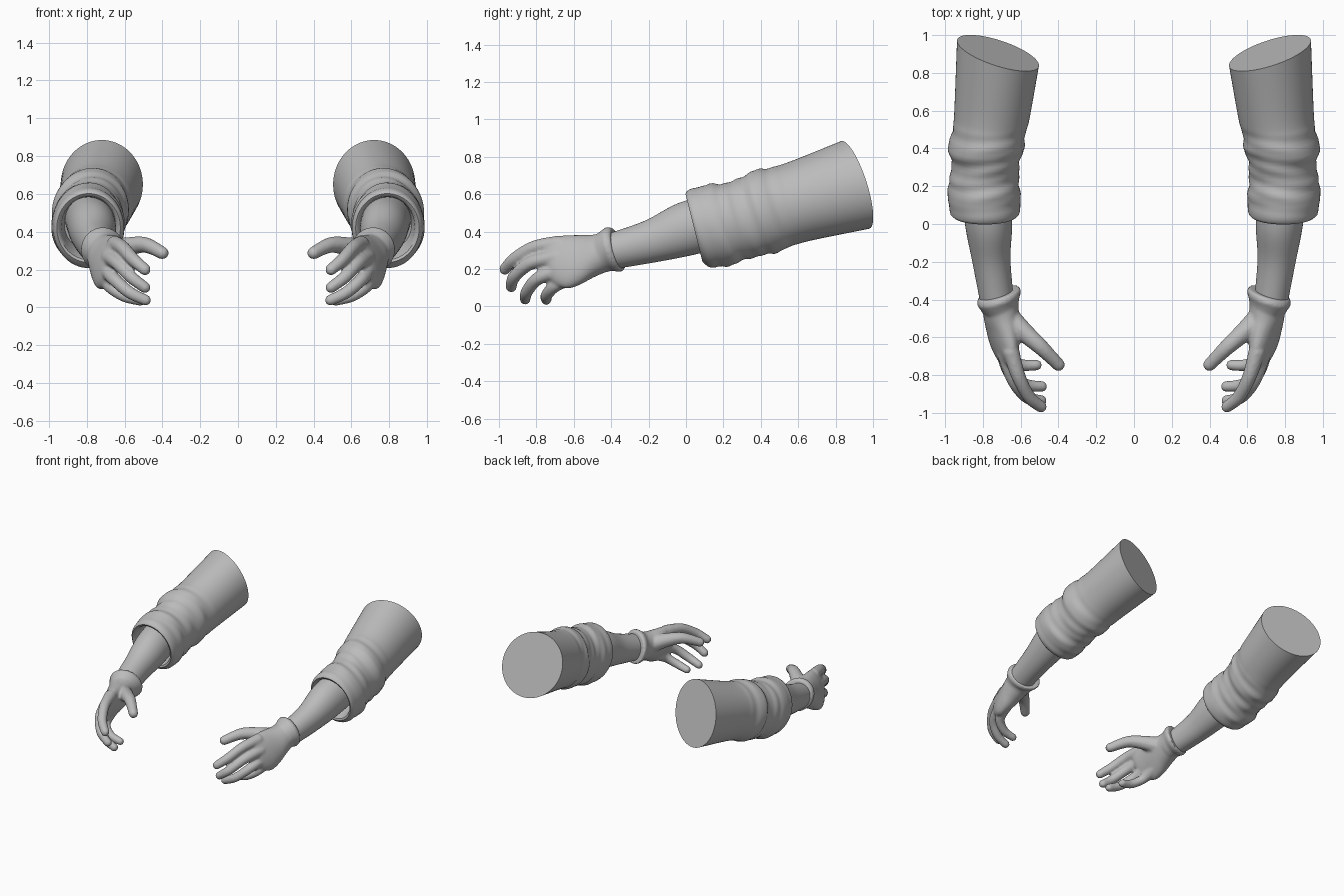
import bpy, bmesh, math
from mathutils import Vector

if "Cube" in bpy.data.objects:
    bpy.data.objects.remove(bpy.data.objects["Cube"])

GREY = bpy.data.materials.new("plain_grey")
GREY.use_nodes = True
GREY.diffuse_color = (0.5, 0.5, 0.5, 1)
GREY.node_tree.nodes["Principled BSDF"].inputs["Base Color"].default_value = (0.5, 0.5, 0.5, 1)


def spline(keys, steps):
    """Catmull-Rom interpolation through tuples of any length."""
    out = []
    last = len(keys) - 1
    for i in range(last):
        p0, p1, p2, p3 = keys[max(i - 1, 0)], keys[i], keys[i + 1], keys[min(i + 2, last)]
        for s in range(steps):
            t = s / steps
            out.append(tuple(
                b + 0.5 * t * (c - a + t * (2 * a - 5 * b + 4 * c - d + t * (3 * (b - c) + d - a)))
                for a, b, c, d in zip(p0, p1, p2, p3)))
    out.append(tuple(keys[-1]))
    return out


def loft(bm, rings, sides=48, roll=0.0, ripple=None):
    """Closed tube along y; ring = x, y, z, half width, half height, y skew by x, y skew by z."""
    loops = []
    for x, y, z, a, b, kx, kz in rings:
        loop = []
        for i in range(sides):
            t = 2 * math.pi * i / sides
            k = 1 + (ripple(y, t) if ripple else 0)
            u, v = a * k * math.cos(t), b * k * math.sin(t)
            dx = u * math.cos(roll) - v * math.sin(roll)
            dz = u * math.sin(roll) + v * math.cos(roll)
            loop.append(bm.verts.new((x + dx, y + kx * dx + kz * dz, z + dz)))
        loops.append(loop)
    for lo, hi in zip(loops, loops[1:]):
        for i in range(sides):
            j = (i + 1) % sides
            bm.faces.new((lo[i], lo[j], hi[j], hi[i]))
    bm.faces.new(loops[0])
    bm.faces.new(loops[-1])


def beads(bm, keys, steps=9):
    """Tapering limb of dense spheres, fused later; key = x, y, z, radius."""
    for x, y, z, r in spline(keys, steps):
        made = bmesh.ops.create_icosphere(bm, subdivisions=2, radius=r)
        bmesh.ops.translate(bm, verts=made["verts"], vec=Vector((x, y, z)))


def finish(bm, name, fuse=False):
    """Make the object, fuse it if needed, and mirror it to the other arm."""
    bmesh.ops.recalc_face_normals(bm, faces=bm.faces)
    mesh = bpy.data.meshes.new(name)
    bm.to_mesh(mesh)
    bm.free()
    mesh.materials.append(GREY)
    obj = bpy.data.objects.new(name, mesh)
    bpy.context.scene.collection.objects.link(obj)
    bpy.ops.object.select_all(action="DESELECT")
    obj.select_set(True)
    bpy.context.view_layer.objects.active = obj
    bpy.ops.object.shade_smooth_by_angle(angle=math.radians(45))
    if fuse:
        remesh = obj.modifiers.new("fuse", "REMESH")
        remesh.mode = "VOXEL"
        remesh.voxel_size = 0.009
        remesh.use_smooth_shade = True
        smooth = obj.modifiers.new("soften", "SMOOTH")
        smooth.factor = 0.5
        smooth.iterations = 5
    obj.modifiers.new("other_arm", "MIRROR").use_mirror_merge = False
    return obj


# Sleeve: recessed lining, rounded hem, bunched folds, then a slanted flat end
def folds(y, t):
    if y < 0.09 or y > 0.58:
        return 0
    fade = min(1, (y - 0.09) / 0.06, (0.58 - y) / 0.18)
    phase = 2 * math.pi * y / 0.13
    return fade * (0.022 * math.sin(phase + 1.3 * math.sin(2 * t + 0.6))
                   + 0.012 * math.sin(2 * phase + 3 * math.sin(t + 1)))


hem = [
    (.79, .20, .45, .13, .14, 0, -.25),
    (.79, .08, .425, .145, .158, 0, -.25),
    (.79, .05, .42, .155, .168, 0, -.25),
    (.79, .043, .42, .168, .182, 0, -.25),
    (.79, .055, .42, .182, .197, 0, -.25),
]
body = [
    hem[-1],
    (.79, .09, .42, .188, .212, 0, -.25),
    (.795, .20, .44, .19, .215, 0, -.25),
    (.787, .30, .465, .177, .203, 0, -.25),
    (.783, .40, .50, .198, .22, .03, -.25),
    (.765, .50, .53, .192, .212, .08, -.26),
    (.75, .60, .56, .2, .21, .13, -.27),
    (.72, .905, .65, .217, .235, .3, -.3),
]
bm = bmesh.new()
loft(bm, hem[:-1] + spline(body, 6), sides=64, ripple=folds)
finish(bm, "sleeves")

# Forearm
bm = bmesh.new()
loft(bm, spline([
    (.785, .22, .47, .13, .14, 0, -.25),
    (.77, 0, .415, .125, .14, 0, -.25),
    (.754, -.2, .345, .1, .11, -.1, -.25),
    (.72, -.44, .285, .086, .09, -.2, -.25),
], 6))
finish(bm, "forearms")

# Glove: flared cuff, palm, thumb and four curled fingers fused together
bm = bmesh.new()
loft(bm, [
    (.715, -.365, .305, .112, .116, -.27, -.26),
    (.715, -.395, .305, .116, .12, -.27, -.26),
    (.712, -.42, .30, .104, .108, -.27, -.26),
    (.706, -.455, .285, .094, .103, -.2, -.2),
])
loft(bm, spline([
    (.708, -.42, .295, .095, .1, -.2, -.2),
    (.702, -.50, .27, .089, .115, -.1, -.1),
    (.695, -.57, .25, .078, .137, 0, -.05),
    (.685, -.65, .237, .062, .148, 0, -.1),
    (.668, -.72, .237, .046, .125, 0, -.15),
    (.655, -.755, .24, .025, .09, 0, -.2),
], 4), roll=.33)
digits = [
    # thumb
    [(.67, -.50, .29, .07), (.58, -.575, .32, .053), (.49, -.655, .33, .043), (.4, -.745, .288, .035)],
    # index
    [(.65, -.68, .335, .046), (.61, -.81, .315, .039), (.555, -.915, .255, .036), (.492, -.968, .2, .032)],
    # middle
    [(.68, -.69, .265, .046), (.635, -.83, .232, .038), (.565, -.917, .16, .035), (.492, -.935, .105, .031)],
    # ring
    [(.695, -.66, .2, .045), (.655, -.79, .15, .037), (.575, -.85, .08, .034), (.488, -.86, .038, .03)],
    # little
    [(.7, -.6, .165, .045), (.675, -.7, .11, .036), (.6, -.745, .06, .033), (.515, -.747, .036, .029)],
]
for digit in digits:
    beads(bm, digit)
finish(bm, "gloves", fuse=True)
